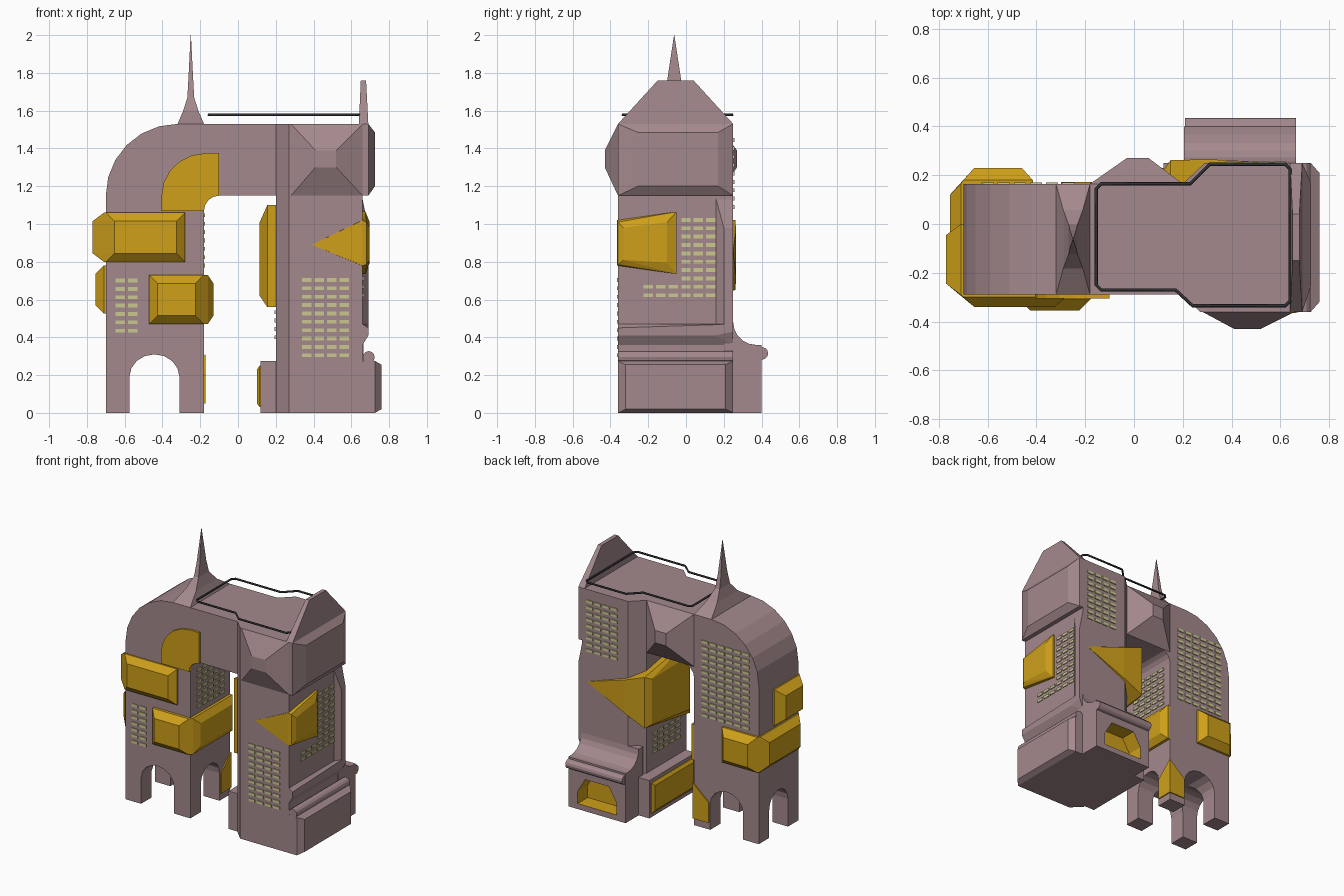
import bpy, bmesh, math
from mathutils import Matrix, Vector

if "Cube" in bpy.data.objects:
    bpy.data.objects.remove(bpy.data.objects["Cube"])


def material(name, rgb):
    m = bpy.data.materials.new(name)
    m.diffuse_color = (*rgb, 1)
    m.use_nodes = True
    m.node_tree.nodes["Principled BSDF"].inputs["Base Color"].default_value = m.diffuse_color
    return m


WALL = material("wall", (0.37, 0.25, 0.265))
GOLD = material("gold", (0.62, 0.35, 0.01))
GLASS = material("lit_glass", (0.6, 0.58, 0.28))
DARK = material("dark_metal", (0.03, 0.03, 0.035))


def finish(name, bm, mat):
    bmesh.ops.recalc_face_normals(bm, faces=bm.faces)
    me = bpy.data.meshes.new(name)
    bm.to_mesh(me)
    bm.free()
    me.materials.append(mat)
    ob = bpy.data.objects.new(name, me)
    bpy.context.collection.objects.link(ob)
    return ob


def place(axis, u, v, d):
    """Put a 2D point (u, v) at depth d along an axis."""
    return {'x': (d, u, v), 'y': (u, d, v), 'z': (u, v, d)}[axis]


def prism(name, pts, axis, a, b, mat=WALL):
    bm = bmesh.new()
    lo = [bm.verts.new(place(axis, u, v, a)) for u, v in pts]
    hi = [bm.verts.new(place(axis, u, v, b)) for u, v in pts]
    bm.faces.new(lo)
    bm.faces.new(hi)
    n = len(pts)
    for i in range(n):
        j = (i + 1) % n
        bm.faces.new((lo[i], lo[j], hi[j], hi[i]))
    return finish(name, bm, mat)


def hull(name, pts, mat=WALL):
    bm = bmesh.new()
    for p in pts:
        bm.verts.new(p)
    res = bmesh.ops.convex_hull(bm, input=bm.verts)
    junk = {e for e in res["geom_interior"] + res["geom_unused"] if isinstance(e, bmesh.types.BMVert)}
    bmesh.ops.delete(bm, geom=list(junk), context='VERTS')
    bmesh.ops.dissolve_limit(bm, angle_limit=0.01, verts=bm.verts, edges=bm.edges)
    return finish(name, bm, mat)


def rect(axis, u0, u1, v0, v1, d):
    return [place(axis, u, v, d) for u in (u0, u1) for v in (v0, v1)]


def bay(axis, u0, u1, v0, v1, wall, mid, out, inset=0.045):
    """Points of a box that stands off a wall and has a sloped rim."""
    return (rect(axis, u0, u1, v0, v1, wall) + rect(axis, u0, u1, v0, v1, mid)
            + rect(axis, u0 + inset, u1 - inset, v0 + inset, v1 - inset, out))


def arc(cx, cz, rx, rz, a0, a1, n):
    return [(cx + rx * math.cos(math.radians(a0 + (a1 - a0) * i / n)),
             cz + rz * math.sin(math.radians(a0 + (a1 - a0) * i / n))) for i in range(n + 1)]


def cut(ob, cutter):
    m = ob.modifiers.new("cut", 'BOOLEAN')
    m.object = cutter
    m.solver = 'EXACT'
    m.material_mode = 'TRANSFER'
    cutter.hide_render = True
    cutter.hide_viewport = True


def windows(name, axis, d, us, v0, rows):
    bm = bmesh.new()
    for u in us:
        for r in range(rows):
            size = Vector(place(axis, 0.05, 0.02, 0.012))
            bmesh.ops.create_cube(bm, size=1, matrix=Matrix.Translation(place(axis, u, v0 + 0.0443 * r, d))
                                  @ Matrix.Diagonal((*size, 1)))
    return finish(name, bm, GLASS)


def cols(start, n):
    return [start + 0.066 * i for i in range(n)]


def roll(name, a, b, r):
    a, b = Vector(a), Vector(b)
    bm = bmesh.new()
    rot = (b - a).to_track_quat('Z', 'Y').to_matrix().to_4x4()
    bmesh.ops.create_cone(bm, cap_ends=True, segments=12, radius1=r, radius2=r, depth=(b - a).length,
                          matrix=Matrix.Translation((a + b) / 2) @ rot)
    return finish(name, bm, WALL)


# left tower and bridge in one bent profile, standing on four arched legs
inner = arc(-0.10, 1.07, 0.08, 0.08, 90, 180, 4)
body = prism("left_tower_and_bridge", [(-0.70, 0)] + arc(-0.32, 1.15, 0.38, 0.38, 180, 90, 6)
             + [(0.25, 1.53), (0.25, 1.15)] + inner + [(-0.18, 0)], 'y', -0.29, 0.165)
cut(body, prism("front_arch_cutter", [(-0.31, -0.1)] + arc(-0.4425, 0.19, 0.1325, 0.12, 0, 180, 8)
                + [(-0.575, -0.1)], 'y', -0.5, 0.5))
cut(body, prism("side_arch_cutter", [(0.045, -0.1)] + arc(-0.0625, 0.20, 0.1075, 0.11, 0, 180, 8)
                + [(-0.17, -0.1)], 'x', -1, 0))

# right tower
prism("right_tower", [(0.20, -0.29), (0.27, -0.36), (0.66, -0.36), (0.66, 0.25), (0.29, 0.25), (0.20, 0.165)],
      'z', 0, 1.53)
hull("front_crown_bay", rect('y', 0.28, 0.66, 1.15, 1.53, -0.36) + rect('y', 0.41, 0.52, 1.30, 1.39, -0.43))
hull("bridge_back_bay", rect('y', -0.18, 0.20, 1.15, 1.53, 0.165) + rect('y', -0.03, 0.06, 1.30, 1.39, 0.27))

# gable fin and bay on the right side
hull("gable", rect('x', -0.36, 0.25, 1.15, 1.53, 0.69) + rect('x', -0.36, 0.25, 1.15, 1.53, 0.655)
     + [(0.64, -0.36, 1.53), (0.64, 0.25, 1.53)])
hull("gable_fin", [(x, y, 1.53) for x in (0.64, 0.69) for y in (-0.36, 0.25)]
     + [(x, y, 1.76) for x in (0.65, 0.678) for y in (-0.15, 0.04)])
hull("side_crown_bay", rect('x', -0.36, 0.25, 1.15, 1.53, 0.69) + rect('x', -0.255, 0.17, 1.20, 1.485, 0.725))

# raised frame on the right wall
hull("frame_upright", rect('x', 0.16, 0.25, 0.40, 1.13, 0.66) + rect('x', 0.20, 0.25, 0.46, 0.98, 0.69))
hull("frame_sill", rect('x', -0.36, 0.25, 0.36, 0.47, 0.66)
     + [(0.69, -0.36, 0.41), (0.69, -0.36, 0.45), (0.69, 0.15, 0.41), (0.69, 0.15, 0.45),
        (0.69, 0.25, 0.47), (0.69, 0.25, 0.43)])

# plinths around the right tower
hull("right_plinth", rect('x', -0.36, 0.25, 0, 0.275, 0.66) + rect('x', -0.36, 0.25, 0, 0.275, 0.725)
     + rect('x', -0.32, 0.21, 0.02, 0.255, 0.76))
hull("left_plinth", rect('x', -0.28, 0.25, 0, 0.275, 0.30) + rect('x', -0.28, 0.25, 0, 0.275, 0.12))
hull("left_plinth_panel", bay('x', -0.25, 0.23, 0.03, 0.25, 0.13, 0.115, 0.10, 0.02), GOLD)
roll("right_plinth_roll", (0.692, -0.36, 0.295), (0.692, 0.25, 0.295), 0.032)
back = prism("back_plinth", [(0.20, 0), (0.40, 0), (0.40, 0.36)] + arc(0.37, 0.48, 0.12, 0.12, 270, 180, 5)
             + [(0.20, 0.48)], 'x', 0.205, 0.665)
cut(back, prism("niche_cutter", [(0.28, 0.04), (0.59, 0.04), (0.59, 0.13), (0.53, 0.23), (0.34, 0.23), (0.28, 0.13)],
                'y', 0.28, 0.5, GOLD))
prism("niche_back", [(0.27, 0.03), (0.60, 0.03), (0.60, 0.24), (0.27, 0.24)], 'y', 0.27, 0.285, GOLD)
roll("back_plinth_roll", (0.21, 0.402, 0.315), (0.665, 0.402, 0.315), 0.033)

# spire: square rings drawn up to a point
bm = bmesh.new()
rings = []
for z, hx, hy in ((1.53, 0.07, 0.2275), (1.60, 0.04, 0.12), (1.67, 0.018, 0.06), (1.76, 0.013, 0.037), (2, 0.001, 0.001)):
    rings.append([bm.verts.new((-0.25 + sx * hx, -0.0625 + sy * hy, z))
                  for sx, sy in ((-1, -1), (1, -1), (1, 1), (-1, 1))])
for a, b in zip(rings, rings[1:]):
    for i in range(4):
        bm.faces.new((a[i], a[i - 1], b[i - 1], b[i]))
bm.faces.new(rings[0])
bm.faces.new(rings[-1])
finish("spire", bm, WALL)

# roof railing
cu = bpy.data.curves.new("roof_railing", 'CURVE')
cu.dimensions = '3D'
cu.bevel_depth = 0.007
cu.bevel_resolution = 1
path = [(-0.155, -0.25), (-0.135, -0.27), (0.17, -0.27), (0.24, -0.335), (0.62, -0.335), (0.64, -0.315),
        (0.64, 0.225), (0.62, 0.245), (0.31, 0.245), (0.23, 0.165), (-0.135, 0.165), (-0.155, 0.145)]
sp = cu.splines.new('POLY')
sp.points.add(len(path) - 1)
for p, (x, y) in zip(sp.points, path):
    p.co = (x, y, 1.578, 1)
sp.use_cyclic_u = True
cu.materials.append(DARK)
bpy.context.collection.objects.link(bpy.data.objects.new("roof_railing", cu))

# gold bays wrapped around the corners of the left tower
hull("upper_left_bay", bay('y', -0.70, -0.28, 0.80, 1.06, -0.28, -0.30, -0.34)
     + bay('x', -0.29, 0.0, 0.80, 1.06, -0.69, -0.71, -0.77), GOLD)
hull("back_left_bay", bay('y', -0.70, -0.415, 0.525, 0.78, 0.16, 0.18, 0.23)
     + bay('x', -0.28, 0.165, 0.525, 0.78, -0.69, -0.71, -0.755), GOLD)
hull("lower_front_bay", bay('y', -0.47, -0.18, 0.47, 0.73, -0.28, -0.31, -0.355)
     + bay('x', -0.29, 0.165, 0.47, 0.73, -0.19, -0.16, -0.13), GOLD)
prism("arch_panel", [(-0.405, 1.07)] + arc(-0.17, 1.15, 0.235, 0.225, 180, 90, 5)
      + [(-0.10, 1.375)] + inner, 'y', -0.305, -0.28, GOLD)
hull("leg_cladding", [(x, y, 0.05) for x in (-0.30, -0.172) for y in (0.055, 0.173)]
     + [(-0.30, 0.173, 0.20), (-0.172, 0.055, 0.20), (-0.30, 0.055, 0.20), (-0.172, 0.173, 0.31)], GOLD)

# gold wedges on two corners of the right tower
hull("front_wedge", [(0.39, -0.36, 0.89), (0.66, -0.365, 1.02), (0.66, -0.365, 0.78), (0.68, -0.36, 1.01),
                     (0.68, -0.36, 0.785), (0.655, -0.05, 1.065), (0.655, -0.05, 0.735), (0.675, -0.05, 1.065),
                     (0.675, -0.05, 0.735), (0.697, -0.10, 1.01), (0.697, -0.10, 0.795),
                     (0.697, -0.33, 0.98), (0.697, -0.33, 0.81)], GOLD)
hull("back_wedge", [(0.62, 0.25, 0.86), (0.15, 0.262, 1.02), (0.15, 0.262, 0.65), (0.31, 0.265, 0.96),
                    (0.31, 0.265, 0.72), (0.12, 0.22, 1.00), (0.12, 0.22, 0.67), (0.115, -0.20, 1.01),
                    (0.115, -0.20, 0.62), (0.155, -0.27, 1.10), (0.155, -0.27, 0.56),
                    (0.205, -0.27, 1.10), (0.205, -0.27, 0.56)], GOLD)

# window grids
windows("windows_left_front", 'y', -0.29, cols(-0.624, 2), 0.435, 7)
windows("windows_left_back", 'y', 0.165, cols(-0.60, 6), 0.82, 13)
windows("windows_left_inner", 'x', -0.18, cols(-0.19, 5), 0.78, 7)
windows("windows_right_front", 'y', -0.36, cols(0.365, 4), 0.305, 10)
windows("windows_right_back", 'y', 0.25, cols(0.40, 4), 1.09, 9)
windows("windows_right_inner", 'x', 0.20, cols(-0.19, 5), 0.40, 4)
windows("windows_side_tall", 'x', 0.66, cols(0.0, 3), 0.623, 10)
windows("windows_side_low", 'x', 0.66, cols(-0.20, 3), 0.623, 2)
